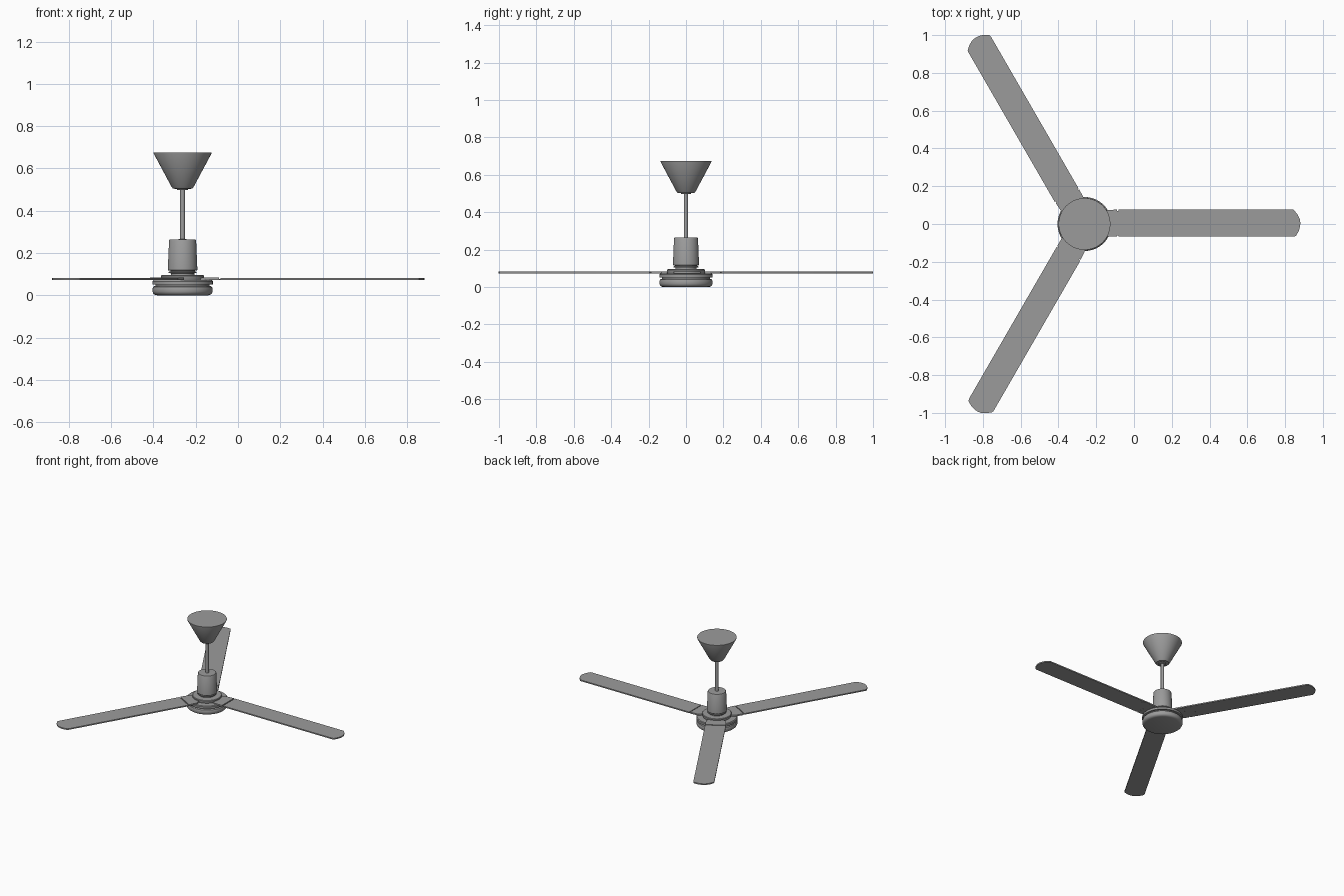
import bpy, bmesh, math
from mathutils import Matrix

if "Cube" in bpy.data.objects:
    bpy.data.objects.remove(bpy.data.objects["Cube"])

CX = -0.262  # fan axis

grey = bpy.data.materials.new("dark_grey")
grey.diffuse_color = (0.33, 0.33, 0.33, 1)
grey.use_nodes = True
grey.node_tree.nodes["Principled BSDF"].inputs["Base Color"].default_value = grey.diffuse_color


def finish(name, bm, angle=30):
    bmesh.ops.recalc_face_normals(bm, faces=bm.faces)
    me = bpy.data.meshes.new(name)
    bm.to_mesh(me)
    bm.free()
    me.materials.append(grey)
    ob = bpy.data.objects.new(name, me)
    bpy.context.collection.objects.link(ob)
    bpy.ops.object.select_all(action='DESELECT')
    ob.select_set(True)
    bpy.context.view_layer.objects.active = ob
    bpy.ops.object.shade_smooth_by_angle(angle=math.radians(angle))
    return ob


def lathe(name, profile, n=64):
    """Revolve (radius, z) points around the fan axis, capping both ends."""
    bm = bmesh.new()
    rings = [[bm.verts.new((CX + r * math.cos(2 * math.pi * i / n),
                            r * math.sin(2 * math.pi * i / n), z))
              for i in range(n)] for r, z in profile]
    for a, b in zip(rings, rings[1:]):
        for i in range(n):
            j = (i + 1) % n
            bm.faces.new((a[i], a[j], b[j], b[i]))
    bm.faces.new(rings[0][::-1])
    bm.faces.new(rings[-1])
    return finish(name, bm)


def plate(name, outline, z0, z1, angle):
    """Extrude a flat outline and turn it around the fan axis."""
    bm = bmesh.new()
    face = bm.faces.new([bm.verts.new((x, y, z0)) for x, y in outline])
    top = bmesh.ops.extrude_face_region(bm, geom=[face])['geom']
    for v in top:
        if isinstance(v, bmesh.types.BMVert):
            v.co.z = z1
    bm.transform(Matrix.Translation((CX, 0, 0)) @ Matrix.Rotation(angle, 4, 'Z'))
    return finish(name, bm)


# Lower housing with rounded bottom and a shadow groove
lathe("lower_housing", [(0.122, 0), (0.132, 0.003), (0.139, 0.009), (0.142, 0.017),
                        (0.142, 0.031), (0.139, 0.039), (0.134, 0.043), (0.128, 0.044),
                        (0.128, 0.051), (0.143, 0.051), (0.143, 0.066), (0.138, 0.071),
                        (0.10, 0.073)])
# Stepped plates clamping the blades
lathe("blade_clamp", [(0.098, 0.072), (0.102, 0.084), (0.102, 0.092), (0.099, 0.095),
                      (0.056, 0.096), (0.056, 0.104), (0.066, 0.105), (0.066, 0.111),
                      (0.058, 0.112), (0.058, 0.119)])
# Tapered motor cover
lathe("motor_cover", [(0.067, 0.116), (0.070, 0.119), (0.064, 0.259), (0.061, 0.264),
                      (0.014, 0.265)])
lathe("down_rod", [(0.012, 0.26), (0.012, 0.51)], 32)
# Ceiling canopy
lathe("canopy", [(0.026, 0.497), (0.026, 0.503), (0.045, 0.504), (0.052, 0.512),
                 (0.137, 0.671), (0.137, 0.675)])

# Blades, their brackets and the tabs joining them across a narrow seam
blade = [(0.180, -0.067), (1.108, -0.067), (1.119, -0.063), (1.134, -0.038),
         (1.141, -0.014), (1.143, 0.006), (1.140, 0.026), (1.127, 0.052),
         (1.107, 0.075), (1.098, 0.078), (0.180, 0.078)]
bracket = [(0.085, -0.05), (0.11, -0.066), (0.173, -0.067), (0.173, 0.077),
           (0.11, 0.072), (0.085, 0.05)]
tab = [(0.12, -0.060), (0.24, -0.060), (0.24, 0.070), (0.12, 0.070)]
for k in range(3):
    a = k * 2 * math.pi / 3
    plate(f"blade_{k + 1}", blade, 0.073, 0.082, a)
    plate(f"blade_bracket_{k + 1}", bracket, 0.072, 0.083, a)
    plate(f"blade_tab_{k + 1}", tab, 0.0725, 0.076, a)
